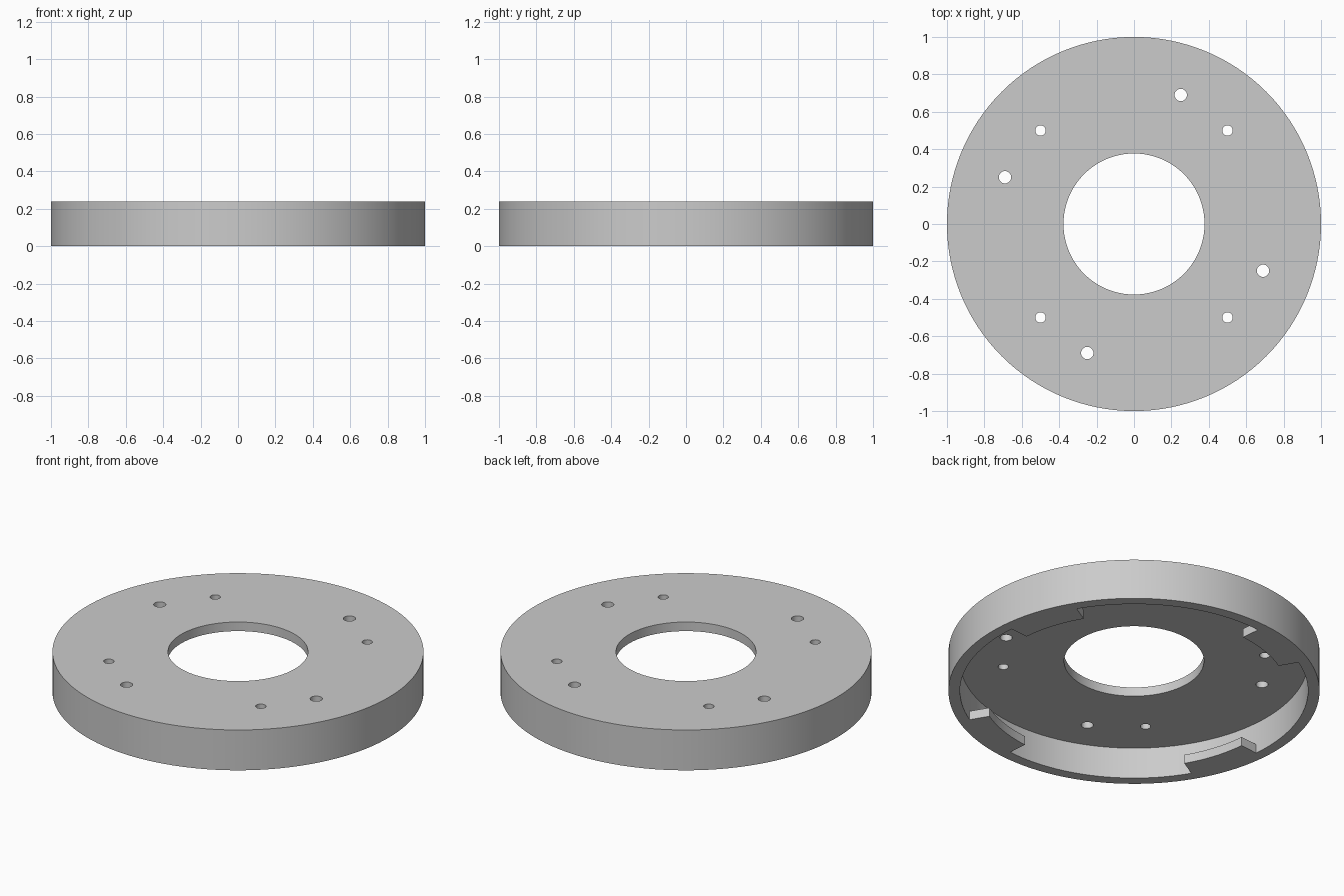
import bpy, bmesh, math
from mathutils import Matrix

if "Cube" in bpy.data.objects:
    bpy.data.objects.remove(bpy.data.objects["Cube"])

HEIGHT, FLOOR = 0.24, 0.186      # overall height, underside of the top plate
OUTER, INNER, BORE = 1.0, 0.938, 0.377
TAB_INNER, TAB_HEIGHT = 0.825, 0.053
SEGMENTS = 128

grey = bpy.data.materials.new("light grey")
grey.diffuse_color = (0.6, 0.6, 0.6, 1)
grey.use_nodes = True
grey.node_tree.nodes["Principled BSDF"].inputs["Base Color"].default_value = grey.diffuse_color


def finish(name, bm):
    bmesh.ops.recalc_face_normals(bm, faces=bm.faces)
    mesh = bpy.data.meshes.new(name)
    bm.to_mesh(mesh)
    bm.free()
    mesh.materials.append(grey)
    obj = bpy.data.objects.new(name, mesh)
    bpy.context.collection.objects.link(obj)
    return obj


def lathe(name, profile, steps):
    """Closed (radius, z) profile turned around the z axis."""
    bm = bmesh.new()
    rings = []
    for i in range(steps):
        a = 2 * math.pi * i / steps
        rings.append([bm.verts.new((r * math.cos(a), r * math.sin(a), z)) for r, z in profile])
    n = len(profile)
    for i in range(steps):
        p, q = rings[i], rings[(i + 1) % steps]
        for j in range(n):
            k = (j + 1) % n
            bm.faces.new((p[j], q[j], q[k], p[k]))
    return finish(name, bm)


def locking_tabs():
    """Four curved blocks, rooted in the rim wall."""
    bm = bmesh.new()
    for quarter in range(4):
        start = math.radians(5.4 + 90 * quarter)
        arc = [start + math.radians(25.4) * i / 10 for i in range(11)]
        outline = [(TAB_INNER, a) for a in arc] + [(0.965, a) for a in reversed(arc)]
        base = bm.faces.new([bm.verts.new((r * math.cos(a), r * math.sin(a), 0)) for r, a in outline])
        top = bmesh.ops.extrude_face_region(bm, geom=[base])["geom"]
        bmesh.ops.translate(bm, vec=(0, 0, TAB_HEIGHT),
                            verts=[v for v in top if isinstance(v, bmesh.types.BMVert)])
    return finish("locking_tabs", bm)


def hole_cutters():
    """Four small and four larger screw holes."""
    bm = bmesh.new()
    for x, y, radius in ((0.5, 0.5, 0.028), (0.25, 0.69, 0.033)):
        for quarter in range(4):
            turn = Matrix.Rotation(quarter * math.pi / 2, 4, "Z")
            bmesh.ops.create_cone(bm, cap_ends=True, segments=32, radius1=radius, radius2=radius,
                                  depth=0.3, matrix=turn @ Matrix.Translation((x, y, HEIGHT)))
    return finish("screw_hole_cutters", bm)


def combine(target, other, operation):
    mod = target.modifiers.new(operation.lower(), "BOOLEAN")
    mod.operation, mod.solver, mod.object = operation, "EXACT", other
    bpy.context.view_layer.objects.active = target
    bpy.ops.object.modifier_apply(modifier=mod.name)
    bpy.data.objects.remove(other)


# Ring plate with a downward rim
cover = lathe("ring_cover", [(BORE, FLOOR), (INNER, FLOOR), (INNER, 0), (OUTER, 0),
                             (OUTER, HEIGHT), (BORE, HEIGHT)], SEGMENTS)
combine(cover, locking_tabs(), "UNION")
combine(cover, hole_cutters(), "DIFFERENCE")

# Smooth walls, sharp rims
bpy.ops.object.select_all(action="DESELECT")
cover.select_set(True)
bpy.context.view_layer.objects.active = cover
bpy.ops.object.shade_smooth_by_angle(angle=math.radians(30))
